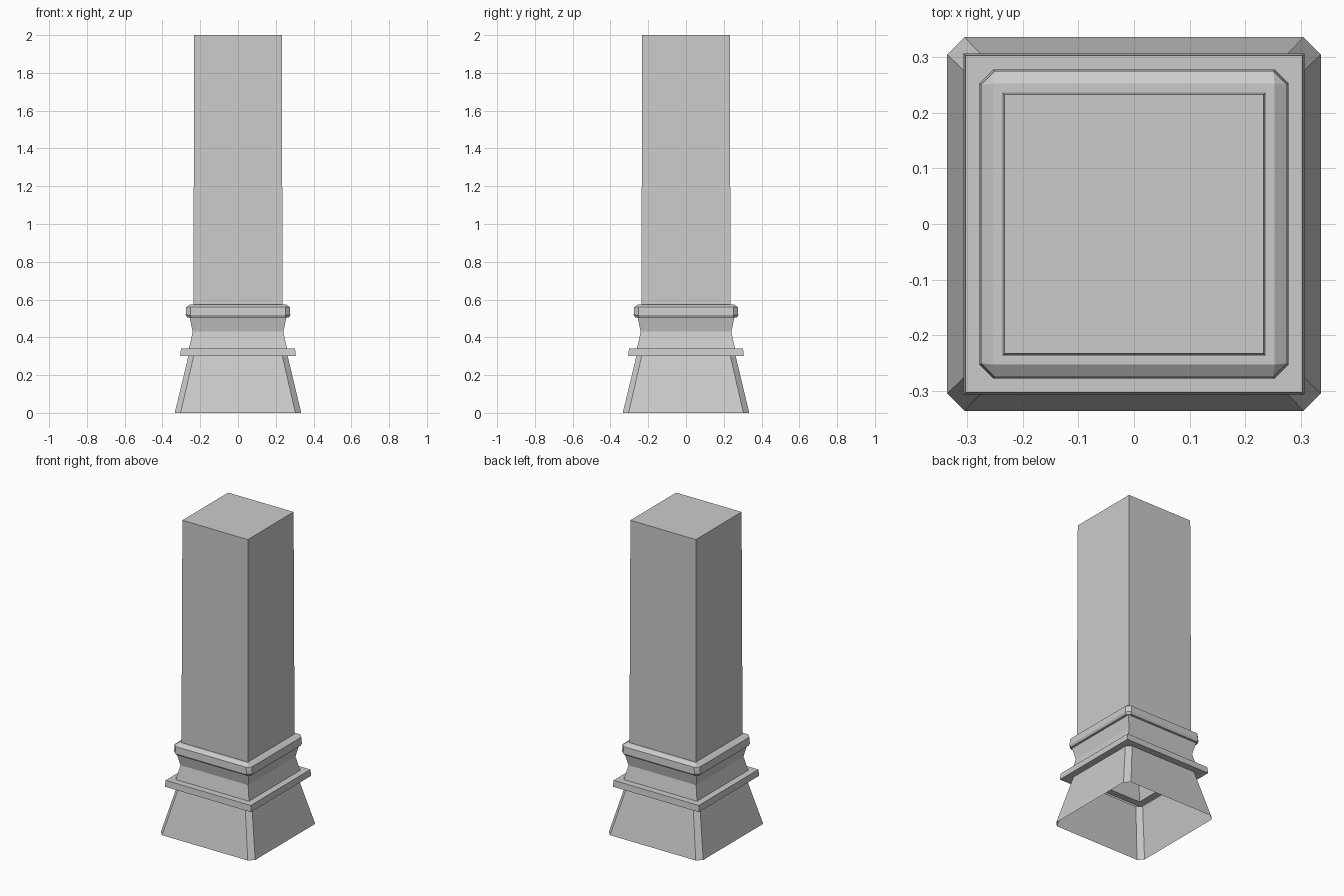
import bpy, bmesh

if "Cube" in bpy.data.objects:
    bpy.data.objects.remove(bpy.data.objects["Cube"])


def square_loft(name, rings, cap_top=False):
    """Skin stacked square rings (half width, corner chamfer, height)."""
    bm = bmesh.new()
    loops = []
    for h, c, z in rings:
        k = h - c
        pts = [(k, -h), (h, -k), (h, k), (k, h), (-k, h), (-h, k), (-h, -k), (-k, -h)]
        if c == 0:
            # square corner: both chamfer points share one vertex
            corners = [bm.verts.new((*pts[i], z)) for i in (0, 2, 4, 6)]
            loops.append([v for v in corners for _ in range(2)])
        else:
            loops.append([bm.verts.new((*p, z)) for p in pts])
    for lo, hi in zip(loops, loops[1:]):
        for i in range(8):
            j = (i + 1) % 8
            face = list(dict.fromkeys((lo[i], lo[j], hi[j], hi[i])))
            if len(face) > 2:
                bm.faces.new(face)
    if cap_top:
        bm.faces.new(list(dict.fromkeys(loops[-1])))
    mesh = bpy.data.meshes.new(name)
    bm.to_mesh(mesh)
    bm.free()
    obj = bpy.data.objects.new(name, mesh)
    bpy.context.collection.objects.link(obj)
    return obj


# Flared foot with chamfered corners, open underneath
square_loft("plinth", [(0.335, 0.031, 0), (0.263, 0.028, 0.30)])

# Thin square slab on the foot, hollow inside
square_loft("band", [(0.263, 0.028, 0.30), (0.306, 0, 0.30),
                     (0.302, 0, 0.34), (0.26, 0, 0.34)])

# Waisted neck
square_loft("neck", [(0.26, 0, 0.34), (0.24, 0, 0.43), (0.256, 0, 0.505)])

# Bevelled collar
square_loft("collar", [(0.256, 0, 0.505), (0.270, 0.022, 0.505), (0.277, 0.024, 0.518),
                       (0.274, 0.024, 0.56), (0.252, 0, 0.575), (0.236, 0, 0.575)])

# Slightly tapering shaft
square_loft("shaft", [(0.236, 0, 0.575), (0.232, 0, 2.0)], cap_top=True)
